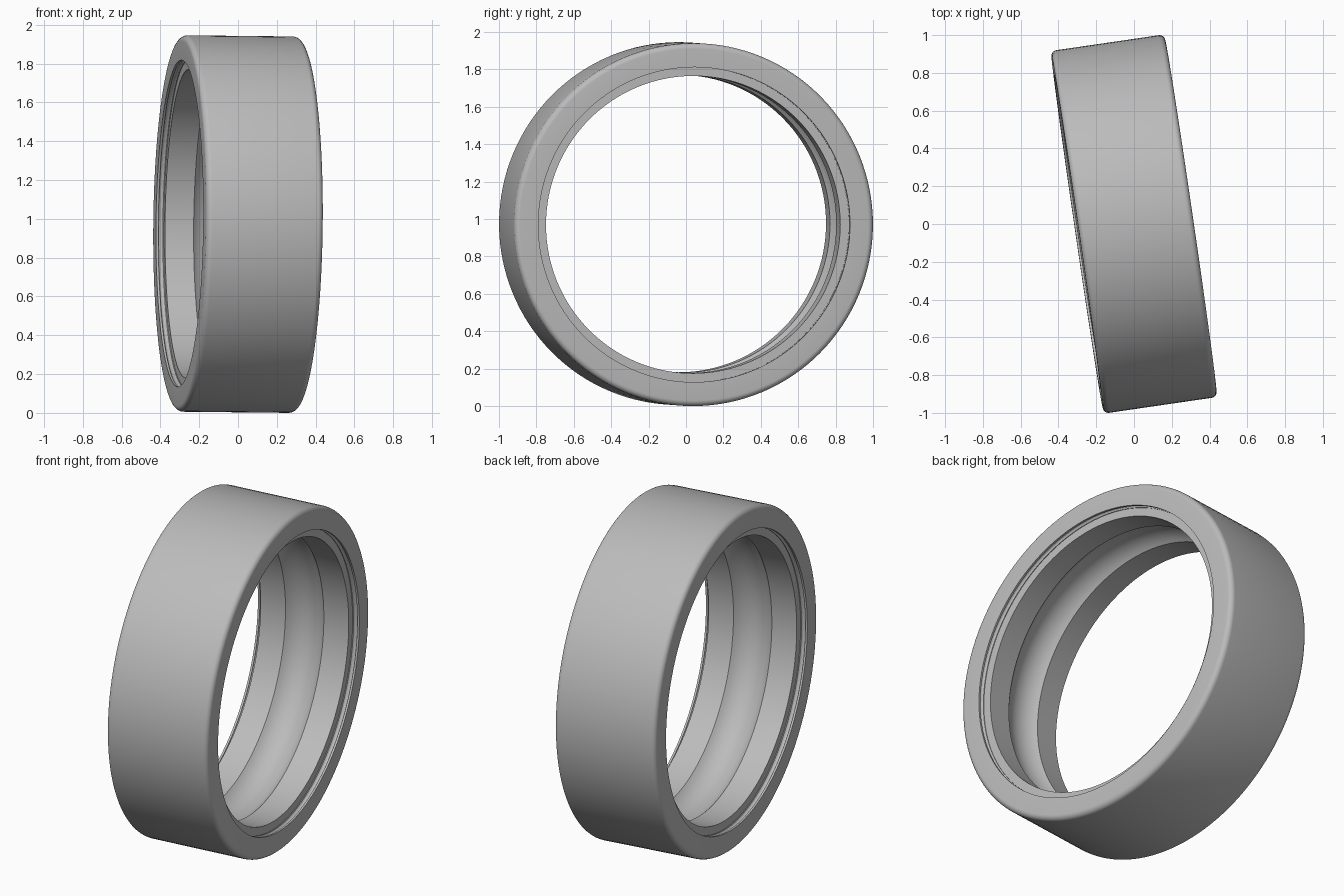
import bpy, bmesh, math
from mathutils import Matrix, Vector

cube = bpy.data.objects.get("Cube")
if cube:
    bpy.data.objects.remove(cube)

HALF = 0.304       # half width of the ring
OUTER = 0.97       # outer radius
BORE = 0.795       # radius of the inner lands
REBATE = 0.842     # radius of the rebate at each end
SHELF = 0.264      # axial position of the rebate floor
GROOVE = 0.115     # half width of the ball groove
DEPTH = 0.05       # depth of the ball groove
FILLET = 0.03
SEGMENTS = 128


def arc(cx, cr, radius, start, end, steps):
    """Points (axial, radial) along a circular arc, angles in degrees."""
    for i in range(steps + 1):
        a = math.radians(start + (end - start) * i / steps)
        yield cx + radius * math.cos(a), cr + radius * math.sin(a)


# Half cross-section, from the groove centre round to the outer wall
ball = (GROOVE ** 2 + DEPTH ** 2) / (2 * DEPTH)
span = math.degrees(math.asin(GROOVE / ball))
half = list(arc(0, BORE + DEPTH - ball, ball, 90, 90 - span, 8))
half += [(SHELF, BORE), (SHELF, REBATE)]
half += list(arc((SHELF + HALF) / 2 - 0.004, REBATE, 0.012, 180, 0, 6))
half += [(HALF, REBATE)]
half += list(arc(HALF - FILLET, OUTER - FILLET, FILLET, 0, 90, 6))

# Mirror it to a closed section
section = half + [(-x, r) for x, r in reversed(half[1:])]

# Revolve the section about the ring's axis
bm = bmesh.new()
rings = []
for s in range(SEGMENTS):
    turn = Matrix.Rotation(math.tau * s / SEGMENTS, 3, 'X')
    rings.append([bm.verts.new(turn @ Vector((x, 0, r))) for x, r in section])
for s, ring in enumerate(rings):
    following = rings[(s + 1) % SEGMENTS]
    for i in range(len(section)):
        j = (i + 1) % len(section)
        bm.faces.new((ring[i], ring[j], following[j], following[i]))
bmesh.ops.recalc_face_normals(bm, faces=bm.faces)
mesh = bpy.data.meshes.new("bearing_outer_ring")
bm.to_mesh(mesh)
bm.free()

# Plain grey steel
steel = bpy.data.materials.new("grey steel")
steel.use_nodes = True
colour = (0.5, 0.5, 0.5, 1)
steel.diffuse_color = colour
steel.node_tree.nodes["Principled BSDF"].inputs["Base Color"].default_value = colour
mesh.materials.append(steel)

# Place the ring, slightly turned and tilted
ring_obj = bpy.data.objects.new("bearing_outer_ring", mesh)
bpy.context.collection.objects.link(ring_obj)
ring_obj.location = (0, 0, 0.973)
ring_obj.rotation_euler = (0, math.radians(0.6), math.radians(8.3))

bpy.ops.object.select_all(action='DESELECT')
ring_obj.select_set(True)
bpy.context.view_layer.objects.active = ring_obj
bpy.ops.object.shade_smooth_by_angle(angle=math.radians(25))
